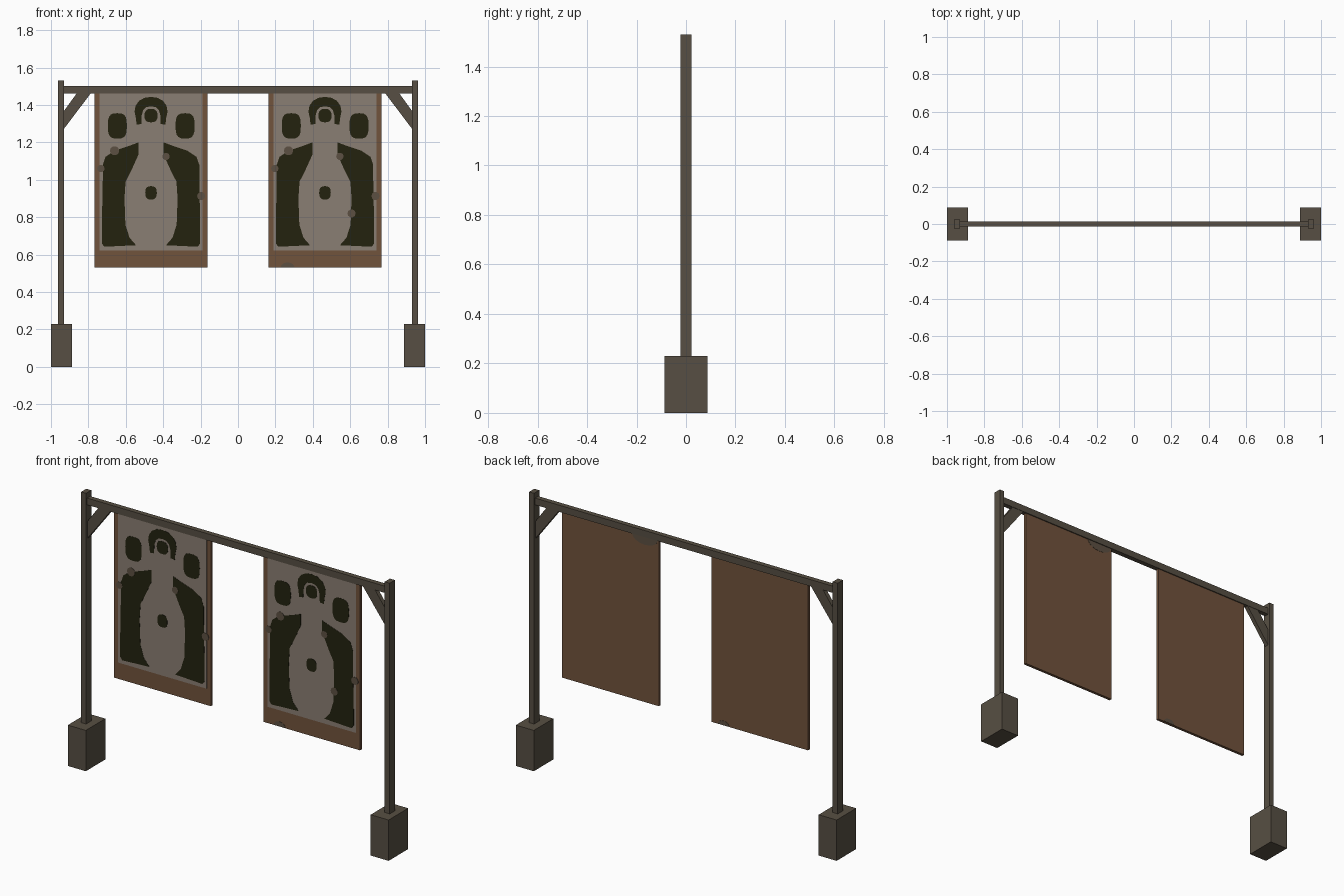
import bpy, bmesh, math

if "Cube" in bpy.data.objects:
    bpy.data.objects.remove(bpy.data.objects["Cube"])


def material(name, rgb):
    lin = [((c / 255 + 0.055) / 1.055) ** 2.4 for c in rgb]
    m = bpy.data.materials.new(name)
    m.diffuse_color = (*lin, 1)
    m.use_nodes = True
    m.node_tree.nodes["Principled BSDF"].inputs["Base Color"].default_value = m.diffuse_color
    return m


TIMBER = material("weathered timber", (87, 79, 67))
BOARD = material("brown board", (113, 83, 60))
PAPER = material("faded paper", (138, 126, 115))
INK = material("dark ink", (35, 34, 15))
STAIN = material("grey stain", (92, 80, 66))


def finish(name, bm, mat):
    bmesh.ops.recalc_face_normals(bm, faces=bm.faces)
    me = bpy.data.meshes.new(name)
    bm.to_mesh(me)
    bm.free()
    me.materials.append(mat)
    ob = bpy.data.objects.new(name, me)
    bpy.context.collection.objects.link(ob)
    return ob


def box(name, x0, x1, y0, y1, z0, z1, mat):
    bm = bmesh.new()
    bmesh.ops.create_cube(bm, size=1)
    for v in bm.verts:
        v.co = (x1 if v.co.x > 0 else x0, y1 if v.co.y > 0 else y0, z1 if v.co.z > 0 else z0)
    return finish(name, bm, mat)


def plate(name, outlines, y0, y1, mat):
    """Extrude x-z outlines from y0 to y1."""
    bm = bmesh.new()
    for pts in outlines:
        face = bm.faces.new([bm.verts.new((x, y0, z)) for x, z in pts])
        new = bmesh.ops.extrude_face_region(bm, geom=[face], use_keep_orig=True)["geom"]
        for v in new:
            if isinstance(v, bmesh.types.BMVert):
                v.co.y = y1
    bmesh.ops.triangulate(bm, faces=[f for f in bm.faces if len(f.verts) > 4])
    return finish(name, bm, mat)


def oval(cx, cz, rx, rz, power=1.0, n=20):
    pts = []
    for i in range(n):
        a = 2 * math.pi * i / n
        c, s = math.cos(a), math.sin(a)
        pts.append((cx + rx * math.copysign(abs(c) ** power, c),
                    cz + rz * math.copysign(abs(s) ** power, s)))
    return pts


# Support frame: footings, posts, braces and top beam
for s, side in ((-1, "left"), (1, "right")):
    box(side + "_footing", *sorted((s * 0.888, s * 1.0)), -0.087, 0.087, 0, 0.23, TIMBER)
    box(side + "_post", *sorted((s * 0.931, s * 0.962)), -0.023, 0.023, 0.2, 1.53, TIMBER)
    brace = [(0.94, 1.26), (0.94, 1.355), (0.86, 1.465), (0.785, 1.465)]
    plate(side + "_brace", [[(s * x, z) for x, z in brace]], -0.012, 0.012, TIMBER)
box("top_beam", -0.935, 0.935, -0.014, 0.014, 1.462, 1.5, TIMBER)

# Half outlines of the printed figure, relative to the board centre
HEAD = [(0, 1.443), (.035, 1.438), (.064, 1.422), (.083, 1.395), (.088, 1.364), (.081, 1.33),
        (.077, 1.295), (.052, 1.298), (.05, 1.345), (.042, 1.372), (.026, 1.388), (0, 1.393)]
BODY = [(.067, 1.2), (.067, 1.135), (.104, 1.053), (.136, .99), (.142, .9), (.137, .76),
        (.115, .69), (.08, .65), (.25, .642), (.263, .66), (.263, .75), (.258, 1.0),
        (.258, 1.08), (.243, 1.123), (.195, 1.155), (.115, 1.182)]

# Chips and stains per board: offset x, z, radius
SPOTS = {-1: [(-.195, 1.155, .025), (.08, 1.125, .02), (.268, .913, .022), (-.268, 1.06, .02)],
         1: [(-.195, 1.155, .025), (.08, 1.125, .02), (.27, .913, .022),
             (.142, .82, .022), (-.268, 1.06, .02)]}

for s, side in ((-1, "left"), (1, "right")):
    cx = s * 0.465
    box(side + "_board", cx - 0.301, cx + 0.301, -0.008, 0.008, 0.53, 1.463, BOARD)
    box(side + "_paper", cx - 0.276, cx + 0.276, -0.009, -0.007, 0.622, 1.463, PAPER)
    head = HEAD + [(-x, z) for x, z in HEAD[-2:0:-1]]
    shapes = [head, BODY, [(-x, z) for x, z in BODY],
              oval(0, 1.343, .035, .036, 0.8), oval(0, .93, .031, .036, 0.75),
              oval(-.18, 1.288, .051, .068, 0.65), oval(.182, 1.288, .051, .068, 0.65)]
    plate(side + "_figure_print", [[(cx + x, z) for x, z in p] for p in shapes],
          -0.010, -0.008, INK)
    plate(side + "_chips", [oval(cx + x, z, r, r, n=10) for x, z, r in SPOTS[s]],
          -0.011, -0.0075, STAIN)


def half_disc(cx, z, rx, rz):
    return [(cx + rx * math.cos(math.pi * i / 8), z + rz * math.sin(math.pi * i / 8))
            for i in range(9)]


# Edge stains on the front and back of the boards
plate("front_edge_stain", [half_disc(0.265, 0.531, 0.037, 0.027)], -0.0095, -0.007, STAIN)
plate("back_edge_stains", [half_disc(-0.24, 0.531, 0.035, 0.025),
                           half_disc(0.25, 1.462, 0.08, -0.045)], 0.007, 0.0095, STAIN)
